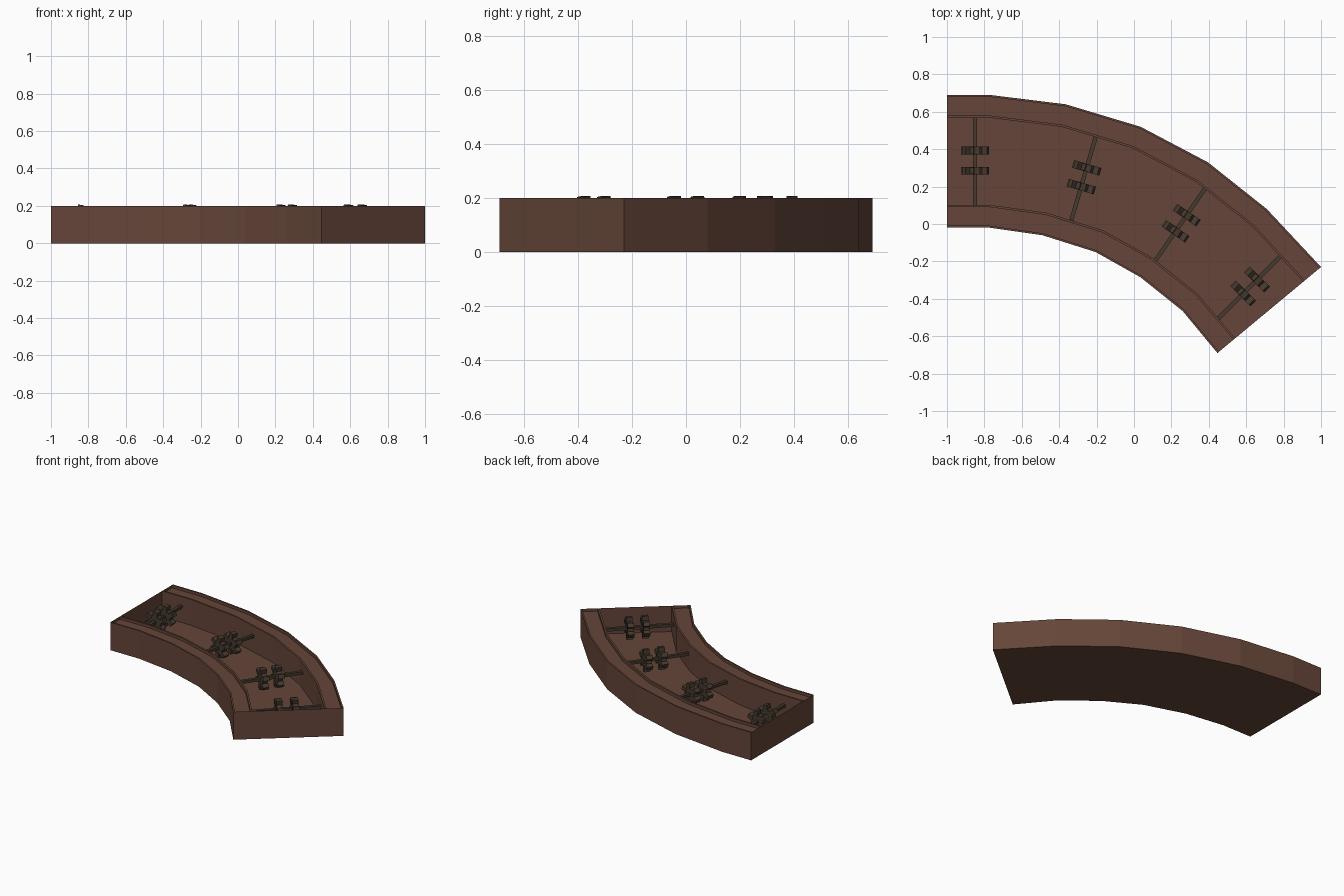
import bpy, bmesh, math
from mathutils import Vector, Matrix

if "Cube" in bpy.data.objects:
    bpy.data.objects.remove(bpy.data.objects["Cube"])

def material(name, rgb):
    m = bpy.data.materials.new(name)
    m.diffuse_color = (*rgb, 1)
    m.use_nodes = True
    m.node_tree.nodes["Principled BSDF"].inputs["Base Color"].default_value = m.diffuse_color
    return m

RUST = material("rusty_brown", (0.13, 0.06, 0.04))
IRON = material("dark_iron", (0.06, 0.042, 0.028))

def finish(bm, name, mat):
    bmesh.ops.recalc_face_normals(bm, faces=bm.faces)
    me = bpy.data.meshes.new(name)
    bm.to_mesh(me)
    bm.free()
    me.materials.append(mat)
    ob = bpy.data.objects.new(name, me)
    bpy.context.collection.objects.link(ob)
    return ob

# Trough: a U profile with grooved rims, swept between inner and outer bends
inner = [(-1, -.02), (-.77, -.02), (-.49, -.06), (-.205, -.15), (.035, -.285), (.26, -.465), (.446, -.69)]
outer = [(-1, .69), (-.77, .69), (-.365, .64), (.035, .52), (.395, .33), (.71, .08), (1, -.23)]
half = [(0, 0), (0, .2), (.015, .2), (.015, .18), (.155, .18), (.155, .2), (.172, .2), (.172, .015)]
profile = half + [(1 - t, z) for t, z in reversed(half)]
bm = bmesh.new()
rings = []
for a, b in zip(inner, outer):
    a, b = Vector(a), Vector(b)
    rings.append([bm.verts.new((*a.lerp(b, t), z)) for t, z in profile])
n = len(profile)
for r, s in zip(rings, rings[1:]):
    for i in range(n):
        j = (i + 1) % n
        bm.faces.new((r[i], r[j], s[j], s[i]))
for r in (rings[0], rings[-1]):
    bm.faces.new(r)
bmesh.ops.triangulate(bm, faces=[f for f in bm.faces if len(f.verts) > 4])
finish(bm, "curved_trough", RUST)

def box(bm, size, mat):
    bmesh.ops.create_cube(bm, size=1, matrix=mat @ Matrix.Diagonal((*size, 1)))

# Toothed roller: hub with six square teeth, axis along local x
def roller(bm, mat, turn):
    bmesh.ops.create_cone(bm, cap_ends=True, segments=12, radius1=.05, radius2=.05, depth=.036,
                          matrix=mat @ Matrix.Rotation(math.pi / 2, 4, 'Y'))
    for k in range(6):
        rot = Matrix.Rotation(turn + k * math.pi / 3, 4, 'X')
        box(bm, (.042, .03, .04), mat @ rot @ Matrix.Translation((0, 0, .056)))

# Axles spanning the trough, each carrying two rollers
axles = [((-.85, .09), (-.85, .57)), ((-.335, .02), (-.205, .465)),
         ((.115, -.195), (.38, .19)), ((.45, -.505), (.78, -.175))]
for i, (a, b) in enumerate(axles):
    a, b = Vector(a), Vector(b)
    d = b - a
    frame = Matrix.Translation((*a, .13)) @ Matrix.Rotation(math.atan2(d.y, d.x), 4, 'Z')
    bm = bmesh.new()
    box(bm, (d.length, .022, .02), frame @ Matrix.Translation((d.length / 2, 0, 0)))
    finish(bm, f"axle_{i + 1}", IRON)
    bm = bmesh.new()
    for f in (.405, .63):
        roller(bm, frame @ Matrix.Translation((d.length * f, 0, 0)), math.radians(8))
    finish(bm, f"toothed_rollers_{i + 1}", IRON)
